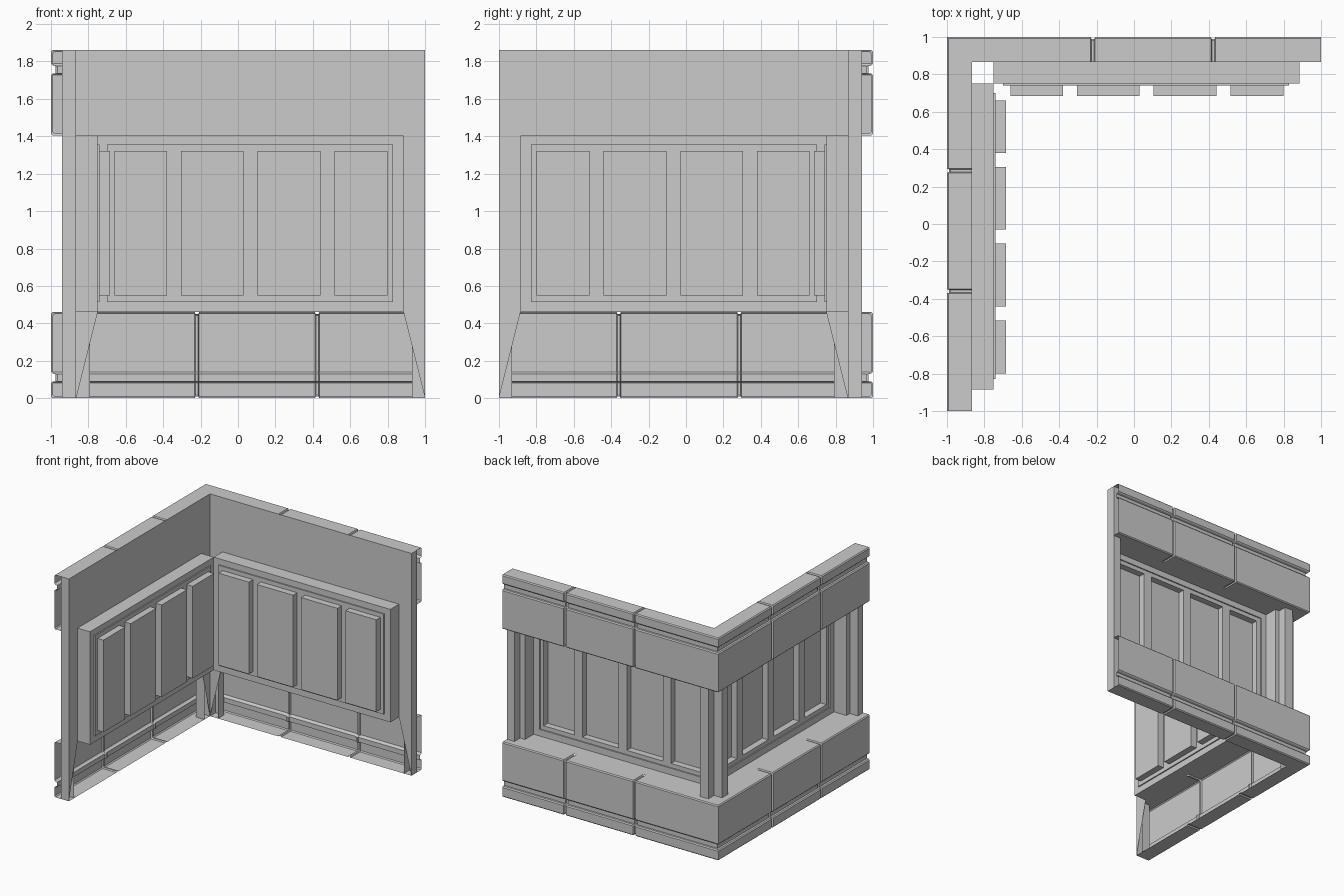
import bpy
import bmesh

cube = bpy.data.objects.get("Cube")
if cube:
    bpy.data.objects.remove(cube)

# One plain grey for everything
grey = bpy.data.materials.new("plain_grey")
grey.use_nodes = True
colour = (0.6, 0.6, 0.6, 1)
grey.diffuse_color = colour
grey.node_tree.nodes["Principled BSDF"].inputs["Base Color"].default_value = colour

INNER, POST, OUTER = 0.865, 0.94, 1.0      # distances of the wall layers
LEDGE, LINTEL, TOP = 0.46, 1.405, 1.86     # heights of the bands


def back(x, out, z):
    return (x, out, z)


def side(x, out, z):
    return (-out, -x, z)


def make(name, quads, place):
    """Turn a list of polygons (along, out, height) into an object."""
    bm = bmesh.new()
    for quad in quads:
        bm.faces.new([bm.verts.new(place(*p)) for p in quad])
    bmesh.ops.remove_doubles(bm, verts=bm.verts, dist=0.0005)
    bmesh.ops.recalc_face_normals(bm, faces=bm.faces)
    mesh = bpy.data.meshes.new(name)
    bm.to_mesh(mesh)
    bm.free()
    mesh.materials.append(grey)
    bpy.context.collection.objects.link(bpy.data.objects.new(name, mesh))


def loft(rows):
    return [(a[i], a[i + 1], b[i + 1], b[i])
            for a, b in zip(rows, rows[1:]) for i in range(len(a) - 1)]


def rect(r, out):
    x0, x1, z0, z1 = r
    return [(x0, out, z0), (x1, out, z0), (x1, out, z1), (x0, out, z1)]


def rim(r, out_a, out_b):
    """Four side walls of a rectangular recess."""
    a, b = rect(r, out_a), rect(r, out_b)
    return loft([a + a[:1], b + b[:1]])


def plate(outer, holes, out):
    """Flat sheet with rectangular holes."""
    xs = sorted({v for r in [outer] + holes for v in r[:2]})
    zs = sorted({v for r in [outer] + holes for v in r[2:]})
    quads = []
    for x0, x1 in zip(xs, xs[1:]):
        for z0, z1 in zip(zs, zs[1:]):
            if not any(h[0] <= x0 and x1 <= h[1] and h[2] <= z0 and z1 <= h[3]
                       for h in holes):
                quads.append(rect((x0, x1, z0, z1), out))
    return quads


def band(z0, z1, groove, joints):
    """Hollow block course swept along the wall, mitred at the corner."""
    c = 0.008
    profile = [(INNER, z0), (OUTER - c, z0), (OUTER, z0 + c),
               (OUTER, groove - c), (OUTER - c, groove), (0.975, groove),
               (0.975, groove + 0.04), (OUTER - c, groove + 0.045),
               (OUTER, groove + 0.053), (OUTER, z1 - c),
               (OUTER - c, z1), (INNER, z1)]
    mid = (z0 + z1) / 2
    sunk = [(max(INNER, o - 0.012), z + (0.01 if z < mid else -0.01)
             if z in (z0, z0 + c, z1, z1 - c) else z) for o, z in profile]
    rows = [[(-o, o, z) for o, z in profile]]
    for j in joints:
        for offset, shape in ((-0.012, profile), (-0.007, sunk),
                              (0.007, sunk), (0.012, profile)):
            rows.append([(j + offset, o, z) for o, z in shape])
    rows.append([(1, o, z) for o, z in profile])
    return loft(rows)


def post(x0, x1):
    """Upright channel on the outer face of the wall."""
    path = [(x0, INNER), (x0, POST), (x1, POST), (x1, INNER)]
    return loft([[(x, o, z) for x, o in path] for z in (0, TOP)])


tray = (-0.75, 0.885, LEDGE, LINTEL)
step = (-0.70, 0.83, 0.515, 1.355)
panes = [(a, b, 0.55, 1.32) for a, b in
         ((-0.66, -0.38), (-0.305, 0.03), (0.105, 0.44), (0.515, 0.80))]

for wall, place, joints in (("back_wall", back, (-0.22, 0.423)),
                            ("side_wall", side, (-0.285, 0.36))):
    # Block courses
    make(wall + "_upper_band", band(LINTEL, TOP, 1.735, joints), place)
    make(wall + "_lower_band", band(0, LEDGE, 0.088, joints), place)

    # Posts at the corner and at the free end
    make(wall + "_corner_post", post(-INNER, -0.79), place)
    make(wall + "_end_post", post(0.93, 1), place)

    # Inner lining, with tapered legs beside the open base
    lining = [rect((-INNER, 1, LINTEL, TOP), INNER)]
    for edge, hole in ((-INNER, tray[0]), (1, tray[1])):
        lining.append([(edge, INNER, 0), (hole, INNER, LEDGE),
                       (hole, INNER, LINTEL), (edge, INNER, LINTEL)])
    make(wall + "_lining", lining, place)

    # Stepped panel pushed into the room, hollow on the outside
    panel = rim(tray, INNER, 0.75) + plate(tray, [step], 0.75)
    panel += rim(step, 0.75, 0.74) + plate(step, panes, 0.74)
    for pane in panes:
        panel += rim(pane, 0.74, 0.685) + [rect(pane, 0.685)]
    make(wall + "_panel", panel, place)
